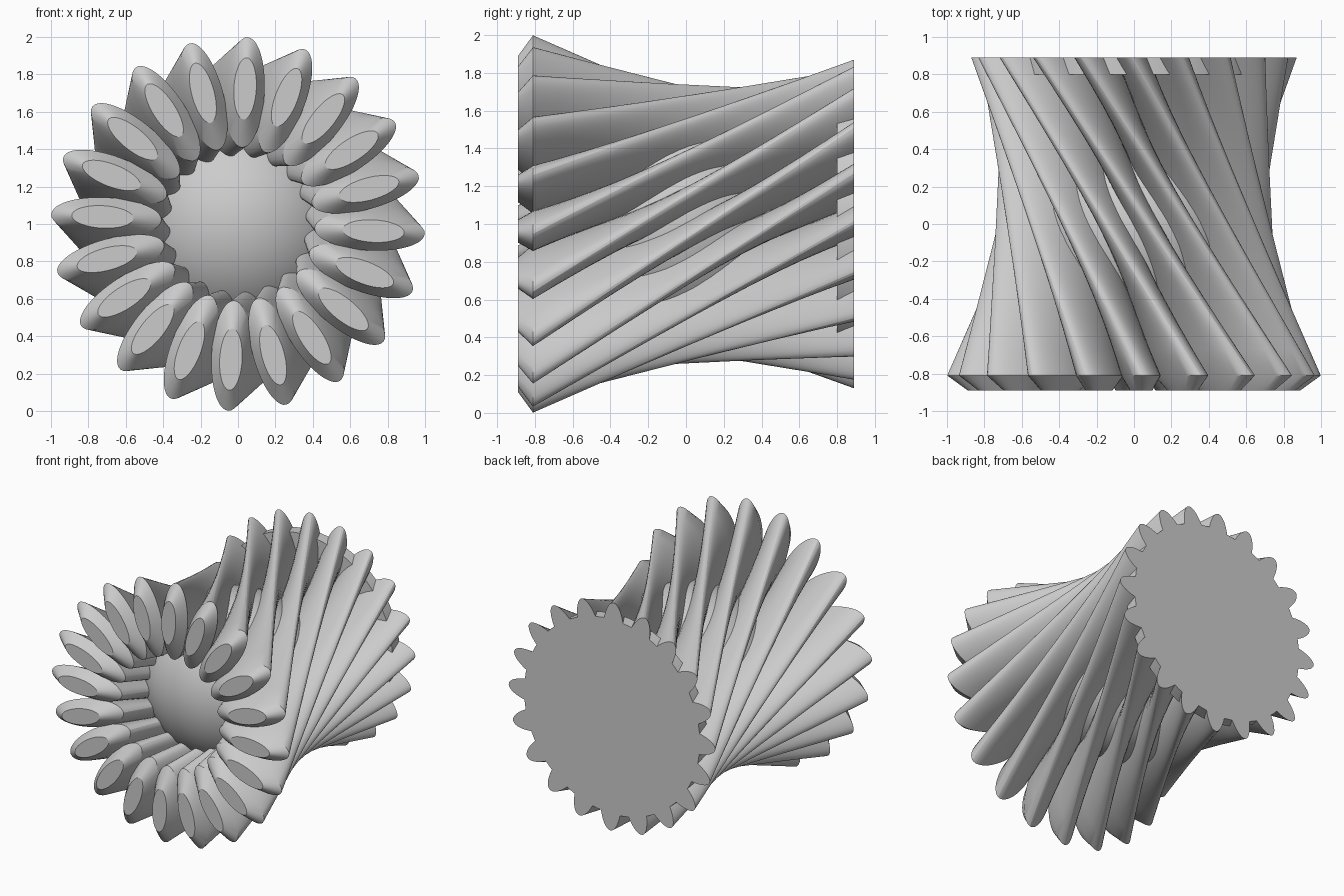
import bpy, bmesh
from math import sin, cos, pi, radians
from mathutils import Vector, Matrix

if "Cube" in bpy.data.objects:
    bpy.data.objects.remove(bpy.data.objects["Cube"])

COUNT, SEG, STEPS = 20, 40, 12
TWIST = radians(76)      # turn of each vane from front to back
Z0 = 1.0                 # height of the axis

def ellipse(y, centre, a, b, turn):
    """Ellipse pointing radially, turned about the y axis (0 = up)."""
    pts = []
    for i in range(SEG):
        t = 2 * pi * i / SEG
        r, s = centre + a * cos(t), b * sin(t)
        pts.append(Vector((s * cos(turn) + r * sin(turn), y,
                           r * cos(turn) - s * sin(turn))))
    return pts

def smooth(obj, angle=25):
    bpy.ops.object.select_all(action='DESELECT')
    obj.select_set(True)
    bpy.context.view_layer.objects.active = obj
    bpy.ops.object.shade_smooth_by_angle(angle=radians(angle))

# One twisted vane: bevelled front tip, then a straight-ruled loft to the back
start = radians(3)
front = ellipse(-0.81, 0.705, 0.295, 0.105, start)
back = ellipse(0.89, 0.613, 0.257, 0.091, start - TWIST)
rings = [ellipse(-0.89, 0.725, 0.165, 0.06, start)]
for k in range(STEPS + 1):
    rings.append([p.lerp(q, k / STEPS) for p, q in zip(front, back)])

bm = bmesh.new()
loops = [[bm.verts.new(p) for p in ring] for ring in rings]
for lo, hi in zip(loops, loops[1:]):
    for i in range(SEG):
        j = (i + 1) % SEG
        bm.faces.new((lo[i], lo[j], hi[j], hi[i]))
bm.faces.new(loops[0])
bm.faces.new(loops[-1])
bmesh.ops.recalc_face_normals(bm, faces=bm.faces)
mesh = bpy.data.meshes.new("vane")
bm.to_mesh(mesh)
bm.free()

# Ring of vanes around the axis
for n in range(COUNT):
    vane = bpy.data.objects.new(f"vane_{n + 1}", mesh)
    bpy.context.collection.objects.link(vane)
    vane.matrix_world = (Matrix.Translation((0, 0, Z0))
                         @ Matrix.Rotation(2 * pi * n / COUNT, 4, 'Y'))
    if n == 0:
        smooth(vane)

# Round core in the middle
bpy.ops.mesh.primitive_uv_sphere_add(segments=64, ring_count=32, radius=0.62,
                                     location=(0, -0.05, Z0), rotation=(pi / 2, 0, 0))
core = bpy.context.object
core.name = "core_ball"
smooth(core)

def disc(name, radius, y0, y1):
    bpy.ops.mesh.primitive_cylinder_add(vertices=64, radius=radius, depth=y1 - y0,
                                        location=(0, (y0 + y1) / 2, Z0),
                                        rotation=(pi / 2, 0, 0))
    obj = bpy.context.object
    obj.name = name
    smooth(obj)

# Shaft behind the core and the back plate
disc("shaft", 0.18, 0.40, 0.85)
disc("back_plate", 0.74, 0.80, 0.89)
